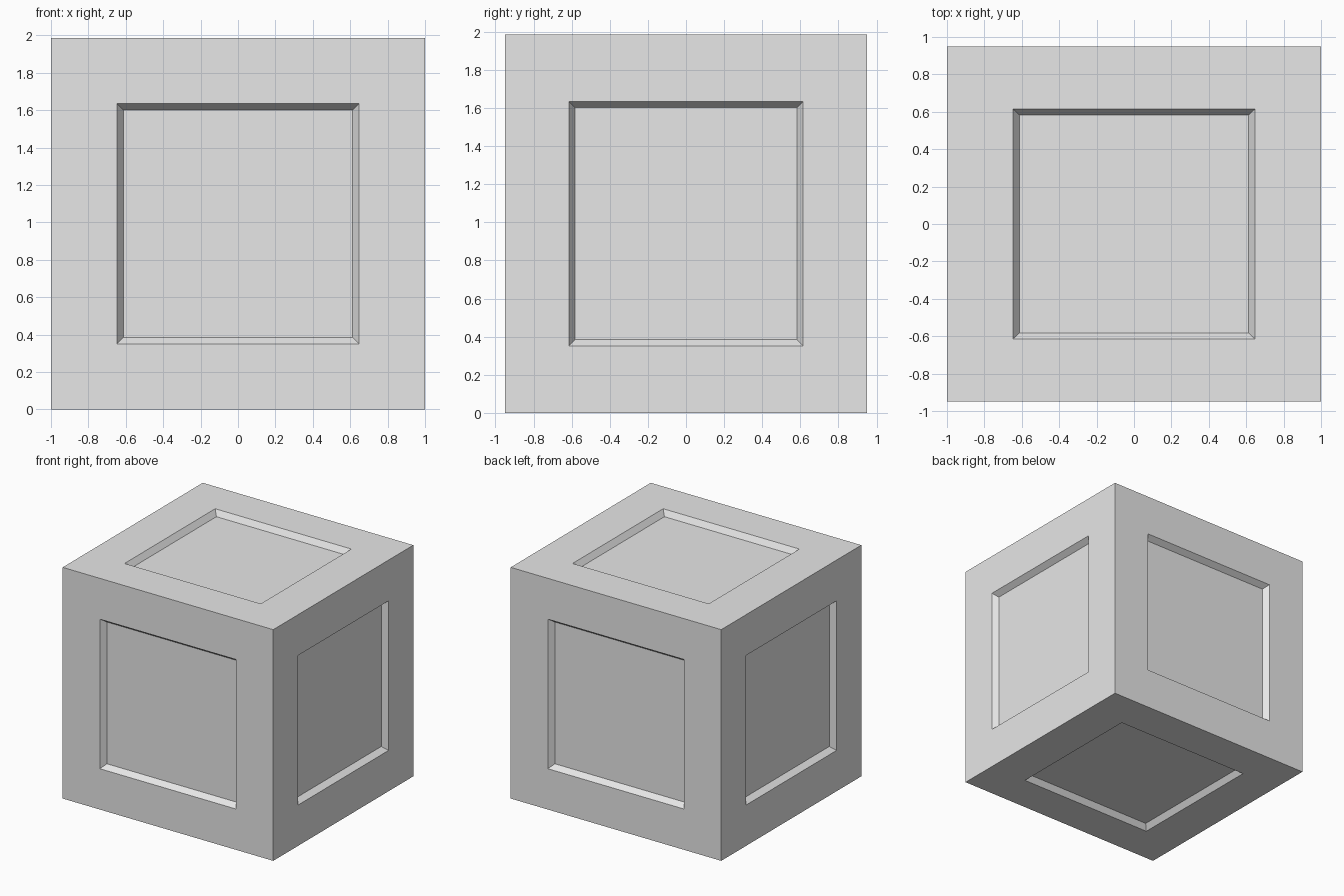
import bpy
import bmesh
from mathutils import Vector

SIZE = Vector((2.0, 1.9, 1.985))
RIM = 0.647      # recess opening as a share of each face
FLOOR = 0.613    # recess floor as a share of each face
DEPTH = 0.047

cube = bpy.data.objects.get("Cube")
if cube:
    bpy.data.objects.remove(cube, do_unlink=True)

# Plain grey material
grey = bpy.data.materials.new("plain_grey")
grey.use_nodes = True
colour = (0.8, 0.8, 0.8, 1.0)
grey.diffuse_color = colour
grey.node_tree.nodes["Principled BSDF"].inputs["Base Color"].default_value = colour


def shrink_face(face, factor):
    """Scale a face within its plane about its centre."""
    centre = face.calc_center_median()
    for v in face.verts:
        v.co = centre + (v.co - centre) * factor


# Box body
bm = bmesh.new()
bmesh.ops.create_cube(bm, size=1.0)
bmesh.ops.scale(bm, vec=SIZE, verts=bm.verts)
bmesh.ops.translate(bm, vec=(0, 0, SIZE.z / 2), verts=bm.verts)

# Sloped square recess in each of the six sides
for face in list(bm.faces):
    face.normal_update()
    normal = face.normal.copy()
    bmesh.ops.inset_individual(bm, faces=[face], thickness=0.1)
    # Fit the inset face to an exact share of the side
    centre = face.calc_center_median()
    for v in face.verts:
        for axis in range(3):
            if abs(normal[axis]) < 0.5:
                side = 1 if v.co[axis] > centre[axis] else -1
                v.co[axis] = centre[axis] + side * SIZE[axis] / 2 * RIM
    bmesh.ops.inset_individual(bm, faces=[face], thickness=0.01)
    for v in face.verts:
        for axis in range(3):
            if abs(normal[axis]) < 0.5:
                side = 1 if v.co[axis] > centre[axis] else -1
                v.co[axis] = centre[axis] + side * SIZE[axis] / 2 * FLOOR
    bmesh.ops.translate(bm, vec=-normal * DEPTH, verts=face.verts)

bmesh.ops.recalc_face_normals(bm, faces=bm.faces)
mesh = bpy.data.meshes.new("recessed_box")
bm.to_mesh(mesh)
bm.free()
mesh.materials.append(grey)
box = bpy.data.objects.new("recessed_box", mesh)
bpy.context.collection.objects.link(box)
